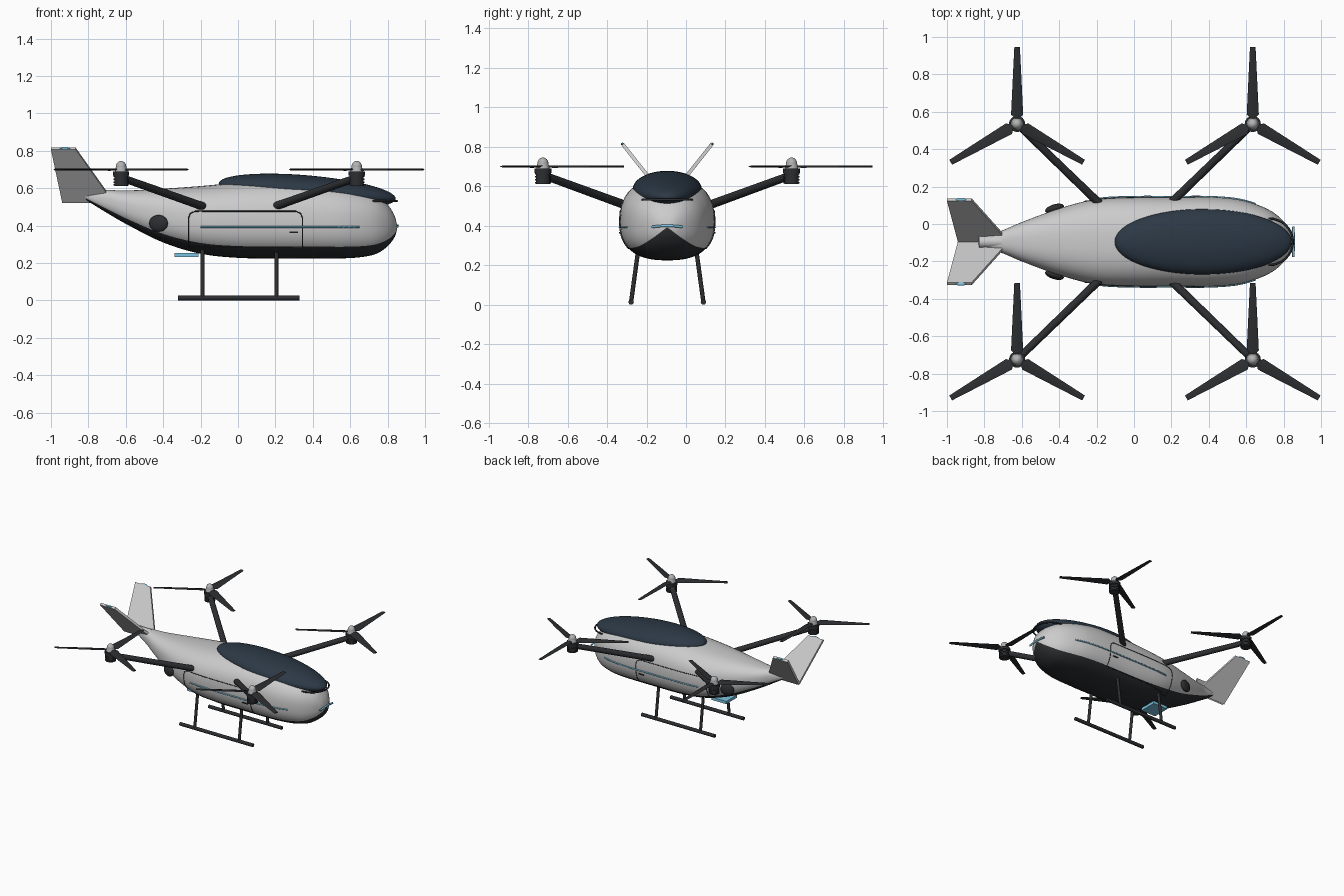
import bpy, bmesh, math
from mathutils import Vector

if "Cube" in bpy.data.objects:
    bpy.data.objects.remove(bpy.data.objects["Cube"])

CY = -0.095  # symmetry plane of the aircraft


def mat(name, r, g, b):
    m = bpy.data.materials.new(name)
    m.diffuse_color = (r, g, b, 1)
    m.use_nodes = True
    m.node_tree.nodes["Principled BSDF"].inputs["Base Color"].default_value = m.diffuse_color
    return m


SHELL = mat("shell_white", 0.72, 0.72, 0.74)
DARK = mat("carbon_dark", 0.025, 0.027, 0.03)
GLASS = mat("canopy_glass", 0.025, 0.04, 0.06)
BLUE = mat("light_blue", 0.2, 0.55, 0.75)
METAL = mat("metal_grey", 0.45, 0.45, 0.46)


def finish(ob, name, m, smooth=True):
    ob.name = name
    if m:
        ob.data.materials.append(m)
    if smooth:
        bpy.ops.object.select_all(action='DESELECT')
        bpy.context.view_layer.objects.active = ob
        ob.select_set(True)
        bpy.ops.object.shade_smooth_by_angle(angle=math.radians(40))
    return ob


def mesh(name, verts, faces, m, smooth=True):
    me = bpy.data.meshes.new(name)
    me.from_pydata(verts, [], faces)
    bm = bmesh.new()
    bm.from_mesh(me)
    bmesh.ops.recalc_face_normals(bm, faces=bm.faces)
    bm.to_mesh(me)
    bm.free()
    ob = bpy.data.objects.new(name, me)
    bpy.context.collection.objects.link(ob)
    return finish(ob, name, m, smooth)


def rod(name, a, b, r, m, r2=None, n=20):
    a, b = Vector(a), Vector(b)
    d = b - a
    bpy.ops.mesh.primitive_cone_add(vertices=n, radius1=r, radius2=r if r2 is None else r2, depth=d.length,
                                    location=(a + b) / 2, rotation=d.to_track_quat('Z', 'Y').to_euler())
    return finish(bpy.context.object, name, m)


def ball(name, loc, scale, m, rot=(0, 0, 0), seg=32):
    bpy.ops.mesh.primitive_uv_sphere_add(segments=seg, ring_count=seg // 2, location=loc, rotation=rot)
    bpy.context.object.scale = scale
    return finish(bpy.context.object, name, m)


def box(name, loc, size, m):
    bpy.ops.mesh.primitive_cube_add(size=1, location=loc)
    bpy.context.object.scale = size
    return finish(bpy.context.object, name, m, False)


def wire(name, pts, r, m):
    cu = bpy.data.curves.new(name, 'CURVE')
    cu.dimensions = '3D'
    cu.bevel_depth, cu.bevel_resolution, cu.use_fill_caps = r, 1, True
    sp = cu.splines.new('POLY')
    sp.points.add(len(pts) - 1)
    for p, co in zip(sp.points, pts):
        p.co = (*co, 1)
    ob = bpy.data.objects.new(name, cu)
    bpy.context.collection.objects.link(ob)
    cu.materials.append(m)
    return ob


# fuselage stations: x, half width, bottom z, widest z, top z
ST = [(-.83, .03, .548, .565, .582), (-.72, .055, .48, .54, .592), (-.6, .105, .41, .50, .588),
      (-.4, .178, .31, .45, .598), (-.2, .229, .25, .425, .612), (0, .24, .228, .42, .63),
      (.2, .24, .225, .42, .64), (.4, .24, .225, .42, .635), (.55, .228, .225, .415, .615),
      (.66, .198, .232, .41, .59), (.74, .16, .25, .405, .56), (.80, .11, .29, .40, .512),
      (.835, .06, .335, .395, .458), (.848, .025, .37, .393, .415), (.851, .003, .39, .393, .396)]
P = [Vector(s) for s in ST]
P = [2 * P[0] - P[1]] + P + [2 * P[-1] - P[-2]]
rings = []
for i in range(1, len(P) - 2):
    a, b, c, d = P[i - 1:i + 3]
    for k in range(5):
        t = k / 5
        rings.append(.5 * (2 * b + (c - a) * t + (2 * a - 5 * b + 4 * c - d) * t * t + (3 * b - a - 3 * c + d) * t ** 3))
rings.append(P[-2])
N, EX = 48, 2.5


def skin(x, z, off=0.0):
    """Half width of the fuselage at x, z."""
    for r, q in zip(rings, rings[1:]):
        if r[0] <= x <= q[0]:
            s = r.lerp(q, (x - r[0]) / (q[0] - r[0]))
            t = abs(z - s[3]) / (s[4] - s[3] if z > s[3] else s[3] - s[2])
            return s[1] * max(0, 1 - t ** EX) ** (1 / EX) + off
    return off


# fuselage loft with dark belly
verts, faces = [], []
for x, w, zb, zm, zt in rings:
    for j in range(N):
        c, s = math.cos(2 * math.pi * j / N), math.sin(2 * math.pi * j / N)
        h = zt - zm if s > 0 else zm - zb
        verts.append((x, CY + w * math.copysign(abs(c) ** (2 / EX), c), zm + h * math.copysign(abs(s) ** (2 / EX), s)))
for i in range(len(rings) - 1):
    for j in range(N):
        k = (j + 1) % N
        faces.append((i * N + j, i * N + k, i * N + N + k, i * N + N + j))
faces += [tuple(range(N)), tuple(range(len(verts) - N, len(verts)))]
body = mesh("fuselage", verts, faces, SHELL)
body.data.materials.append(DARK)
for i in range(len(faces) - 2):
    if 29 <= i % N <= 42:
        body.data.polygons[i].material_index = 1

# canopy, brow strip, tail stub
ball("canopy", (.37, CY, .585), (.475, .175, .084), GLASS, (0, math.radians(5), 0), 64)
wire("canopy_brow", [(.72 + .13 * math.cos(a), CY + .125 * math.sin(a), .532)
                     for a in [math.pi * (k / 16 - .5) for k in range(17)]], .006, DARK)
rod("tail_stub", (-.83, CY, .566), (-.71, CY, .562), .033, SHELL)

# nose light and belly light
wire("nose_light", [(.853 - 1.8 * (y * .1) ** 2 * 100 * .12, CY + y, .40 - y * y) for y in [k * .02 - .08 for k in range(9)]],
     .007, BLUE)
box("belly_light", (-.275, CY, .243), (.13, .14, .022), BLUE)

for s, side in ((1, "left"), (-1, "right")):
    def on(x, z, off=.001):
        return (x, CY + s * skin(x, z, off), z)

    # stripe, door seam, handle and intake
    wire("stripe_" + side, [on(-.2 + .85 * k / 30, .393) for k in range(31)], .005, BLUE)
    corners = [(-.265, .285), (-.265, .44), (-.255, .465), (-.23, .477), (.31, .477),
               (.335, .465), (.345, .44), (.345, .285), (-.265, .285)]
    seam = []
    for (x0, z0), (x1, z1) in zip(corners, corners[1:]):
        seam += [on(x0 + (x1 - x0) * k / 8, z0 + (z1 - z0) * k / 8, 0) for k in range(9)]
    wire("door_seam_" + side, seam, .003, DARK)
    box("door_handle_" + side, on(.297, .365), (.045, .012, .007), DARK)
    ball("intake_" + side, (-.425, CY + s * .178, .412), (.052, .022, .045), DARK, (0, 0, s * .3))

    # landing skid
    ys = CY + s * .183
    rod("skid_" + side, (-.32, ys, .0135), (.33, ys, .0135), .0135, DARK)
    for x in (-.19, .205):
        rod("skid_leg_" + side, (x, CY + s * .148, .27), (x, ys, .015), .011, DARK)

    # V tail fin with tip light
    nrm = Vector((0, -s * .79, .61)) * .009
    prof = [(-.94, 0, .528), (-.67, 0, .528), (-.72, .06, .604), (-.868, .225, .812), (-1.0, .225, .812)]
    base = [Vector((x, CY + s * y, z)) for x, y, z in prof]
    n = len(base)
    mesh("tail_fin_" + side, [p + nrm for p in base] + [p - nrm for p in base],
         [tuple(range(n)), tuple(range(n, 2 * n))] + [(i, (i + 1) % n, n + (i + 1) % n, n + i) for i in range(n)],
         SHELL, False)
    ball("fin_light_" + side, (-.925, CY + s * .226, .814), (.028, .009, .007), BLUE, seg=16)

    # arms, motors and rotors
    for dx, end in ((1, "front"), (-1, "rear")):
        tag = end + "_" + side
        x, y = .005 + dx * .63, CY + s * .63
        rod("arm_" + tag, (.005 + dx * .19, CY + s * .205, .502), (x, y, .657), .022, DARK, .02)
        rod("motor_" + tag, (x, y, .612), (x, y, .69), .036, DARK, n=32)
        for k in range(4):
            rod("motor_fin_" + tag, (x, y, .614 + k * .015), (x, y, .622 + k * .015), .04, DARK, n=32)
        rod("motor_cap_" + tag, (x, y, .668), (x, y, .69), .043, DARK, n=32)
        rod("rotor_hub_" + tag, (x, y, .688), (x, y, .715), .034, METAL, .028, 24)
        ball("spinner_" + tag, (x, y, .715), (.028, .028, .031), METAL, seg=24)
        for k in range(3):
            ang = math.pi / 2 + k * math.tau / 3
            vs = []
            for r, w, pitch in ((.03, .012, .2), (.05, .033, .2), (.23, .024, .13), (.41, .015, .06)):
                for u, v in ((-w, 0), (0, .005), (w, 0), (0, -.004)):
                    vs.append((r, u * math.cos(pitch), .70 + v + u * math.sin(pitch)))
            fs = [(0, 1, 2, 3), (12, 13, 14, 15)]
            fs += [(4 * i + j, 4 * i + (j + 1) % 4, 4 * i + 4 + (j + 1) % 4, 4 * i + 4 + j)
                   for i in range(3) for j in range(4)]
            ob = mesh("blade_" + tag, vs, fs, DARK)
            ob.location = (x, y, 0)
            ob.rotation_euler = (0, 0, ang)
